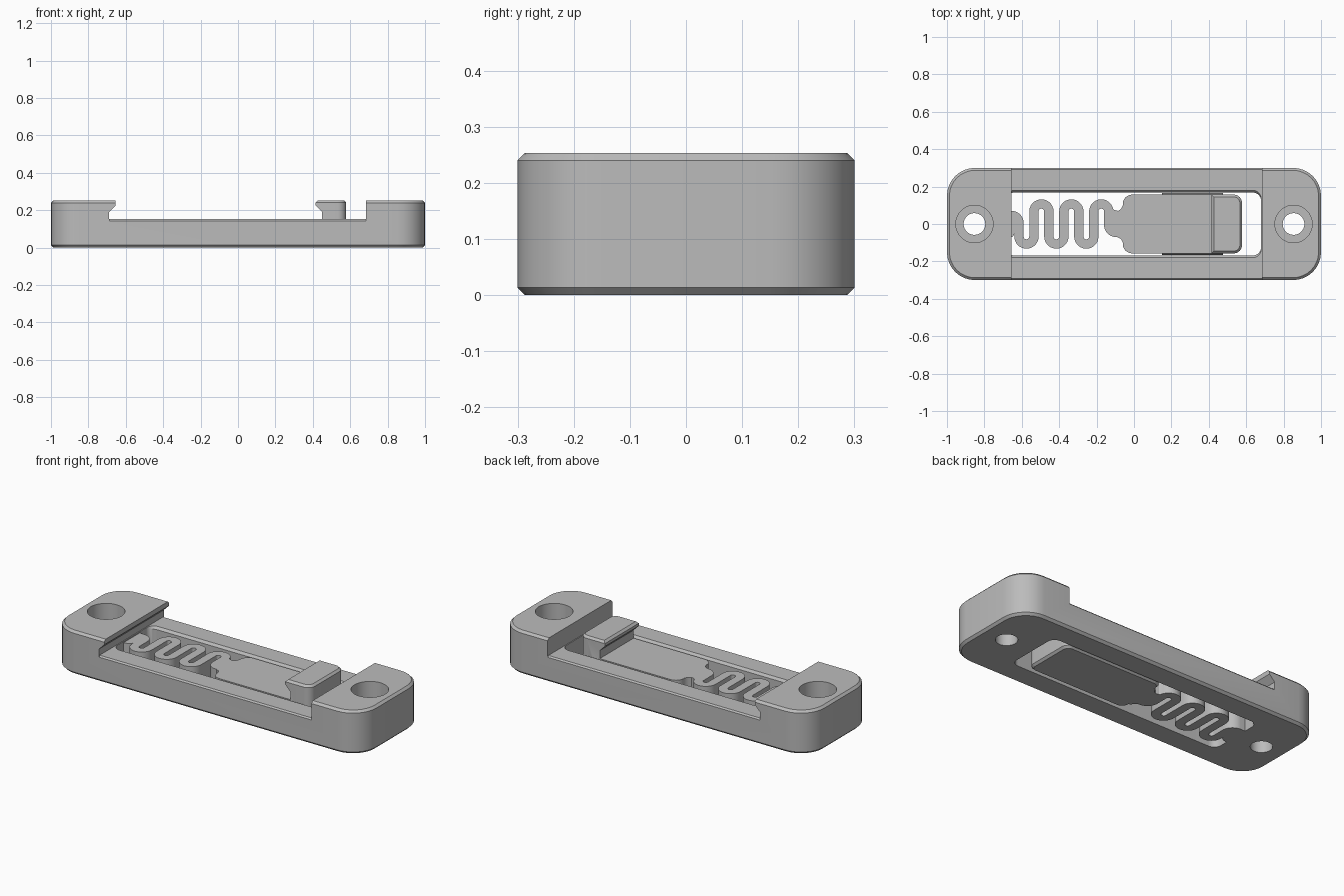
import bpy, bmesh, math

if "Cube" in bpy.data.objects:
    bpy.data.objects.remove(bpy.data.objects["Cube"])

grey = bpy.data.materials.new("plastic_grey")
grey.diffuse_color = (0.5, 0.5, 0.5, 1)
grey.use_nodes = True
grey.node_tree.nodes["Principled BSDF"].inputs["Base Color"].default_value = grey.diffuse_color


def rounded(x0, x1, hy, r_left, r_right, n=8):
    """Counter-clockwise rounded rectangle outline."""
    pts = []
    for cx, sy, r, a0 in ((x1 - r_right, 1, r_right, 0), (x0 + r_left, 1, r_left, 90),
                          (x0 + r_left, -1, r_left, 180), (x1 - r_right, -1, r_right, 270)):
        for i in range(n + 1):
            a = math.radians(a0 + 90 * i / n)
            pts.append((cx + r * math.cos(a), sy * (hy - r) + r * math.sin(a)))
    return pts


def loft(name, rings):
    """Closed solid through equally long rings of 3D points."""
    bm = bmesh.new()
    vs = [[bm.verts.new(p) for p in ring] for ring in rings]
    n = len(vs[0])
    for a, b in zip(vs, vs[1:]):
        for i in range(n):
            j = (i + 1) % n
            bm.faces.new((a[i], a[j], b[j], b[i]))
    bm.faces.new(vs[0][::-1])
    bm.faces.new(vs[-1])
    bmesh.ops.recalc_face_normals(bm, faces=bm.faces)
    me = bpy.data.meshes.new(name)
    bm.to_mesh(me)
    bm.free()
    me.materials.append(grey)
    ob = bpy.data.objects.new(name, me)
    bpy.context.collection.objects.link(ob)
    return ob


def upright(name, outline, z0, z1):
    return loft(name, [[(x, y, z) for x, y in outline] for z in (z0, z1)])


def crosswise(name, profile, hy=0.4):
    return loft(name, [[(x, y, z) for x, z in profile] for y in (-hy, hy)])


def lengthwise(name, profile, x0, x1):
    return loft(name, [[(x, y, z) for y, z in profile] for x in (x0, x1)])


def combine(ob, other, op):
    mod = ob.modifiers.new(op, 'BOOLEAN')
    mod.operation, mod.solver, mod.object = op, 'EXACT', other
    bpy.context.view_layer.objects.active = ob
    bpy.ops.object.modifier_apply(modifier=mod.name)
    bpy.data.objects.remove(other)


def chamfered(name, x0, x1, hy, rl, rr, h, c):
    """Rounded block with chamfered top and bottom rims."""
    return loft(name, [[(x, y, z) for x, y in rounded(x0 + d, x1 - d, hy - d, rl - d, rr - d)]
                       for z, d in ((0, c), (c, 0), (h - c, 0), (h, c))])


def circle(cx, r, n=40):
    return [(cx + r * math.cos(math.tau * i / n), r * math.sin(math.tau * i / n)) for i in range(n)]


# Base: rounded bar with hooked rail channel
H = 0.253
base = chamfered("base", -1, 1, 0.3, 0.15, 0.15, H, 0.013)
combine(base, crosswise("channel_cut", [(-0.655, 0.3), (-0.655, 0.225), (-0.69, 0.19),
                                        (-0.69, 0.152), (0.685, 0.152), (0.685, 0.3)]), 'DIFFERENCE')
# Slot for the latch, flared at its top
combine(base, loft("slot_cut", [[(x, y, z) for x, y in rounded(-0.685, 0.68, hy, 0.045, 0.045)]
                                for z, hy in ((-0.1, 0.168), (0.138, 0.168), (0.152, 0.18), (0.156, 0.18))]),
        'DIFFERENCE')
# Bevelled outer rims of the side rails
for s in (-1, 1):
    combine(base, lengthwise("rim_cut", [(s * 0.291, 0.1535), (s * 0.31, 0.1535), (s * 0.31, 0.133)],
                             -0.688, 0.684), 'DIFFERENCE')
# Counterbored screw holes
for x in (-0.853, 0.853):
    combine(base, upright("screw_cut", circle(x, 0.058), -0.1, 0.4), 'DIFFERENCE')
    combine(base, upright("screw_head_cut", circle(x, 0.1), 0.1, 0.4), 'DIFFERENCE')

# Latch: plate with hooked catch at its end
latch = chamfered("latch", -0.06, 0.578, 0.157, 0.05, 0.045, H, 0.012)
combine(latch, crosswise("catch_cut", [(-0.2, 0.4), (0.427, 0.4), (0.427, H), (0.415, H - 0.012),
                                       (0.415, 0.225), (0.448, 0.192), (0.448, 0.145), (-0.2, 0.145)]),
        'DIFFERENCE')
# Guide ribs on the latch sides
for s in (-1, 1):
    combine(latch, lengthwise("guide_rib", [(s * 0.15, 0.05), (s * 0.157, 0.05), (s * 0.167, 0.07),
                                            (s * 0.167, 0.08), (s * 0.157, 0.1), (s * 0.15, 0.1)],
                              0.15, 0.475), 'UNION')

# Spring: serpentine strip of constant width
def arc(cx, cy, a0, a1, r=0.04, n=14):
    return [(cx + r * math.cos(math.radians(a0 + (a1 - a0) * i / n)),
             cy + r * math.sin(math.radians(a0 + (a1 - a0) * i / n))) for i in range(n + 1)]


path = [(-0.69, 0.045)] + arc(-0.655, 0.005, 90, 0)
for k in range(3):
    path += arc(-0.575 + 0.16 * k, -0.067, 180, 360) + arc(-0.495 + 0.16 * k, 0.067, 180, 0)
path += arc(-0.095, -0.005, 180, 270) + [(-0.05, -0.045)]
left, right = [], []
for i, (x, y) in enumerate(path):
    (ax, ay), (bx, by) = path[max(i - 1, 0)], path[min(i + 1, len(path) - 1)]
    d = math.hypot(bx - ax, by - ay)
    nx, ny = -(by - ay) / d * 0.025, (bx - ax) / d * 0.025
    left.append((x + nx, y + ny))
    right.append((x - nx, y - ny))
spring = upright("spring", left + right[::-1], 0, 0.145)

# Flared roots joining spring to plate and to base
neck = [(-0.03, -0.1), (-0.06, -0.1), (-0.07, -0.08), (-0.09, -0.07), (-0.12, -0.03),
        (-0.12, 0.09), (-0.105, 0.075), (-0.085, 0.07), (-0.07, 0.08), (-0.06, 0.1), (-0.03, 0.1)]
root = [(-0.69, 0.07), (-0.69, -0.08), (-0.66, -0.075), (-0.645, -0.065), (-0.635, -0.04),
        (-0.62, 0), (-0.62, 0.03), (-0.65, 0.065)]
combine(latch, upright("neck", neck, 0, 0.145), 'UNION')
combine(spring, upright("root", root, 0, 0.145), 'UNION')
combine(latch, spring, 'UNION')

# Smooth round walls, keep edges sharp
for ob in (base, latch):
    bpy.ops.object.select_all(action='DESELECT')
    ob.select_set(True)
    bpy.context.view_layer.objects.active = ob
    bpy.ops.object.shade_smooth_by_angle(angle=math.radians(30))
